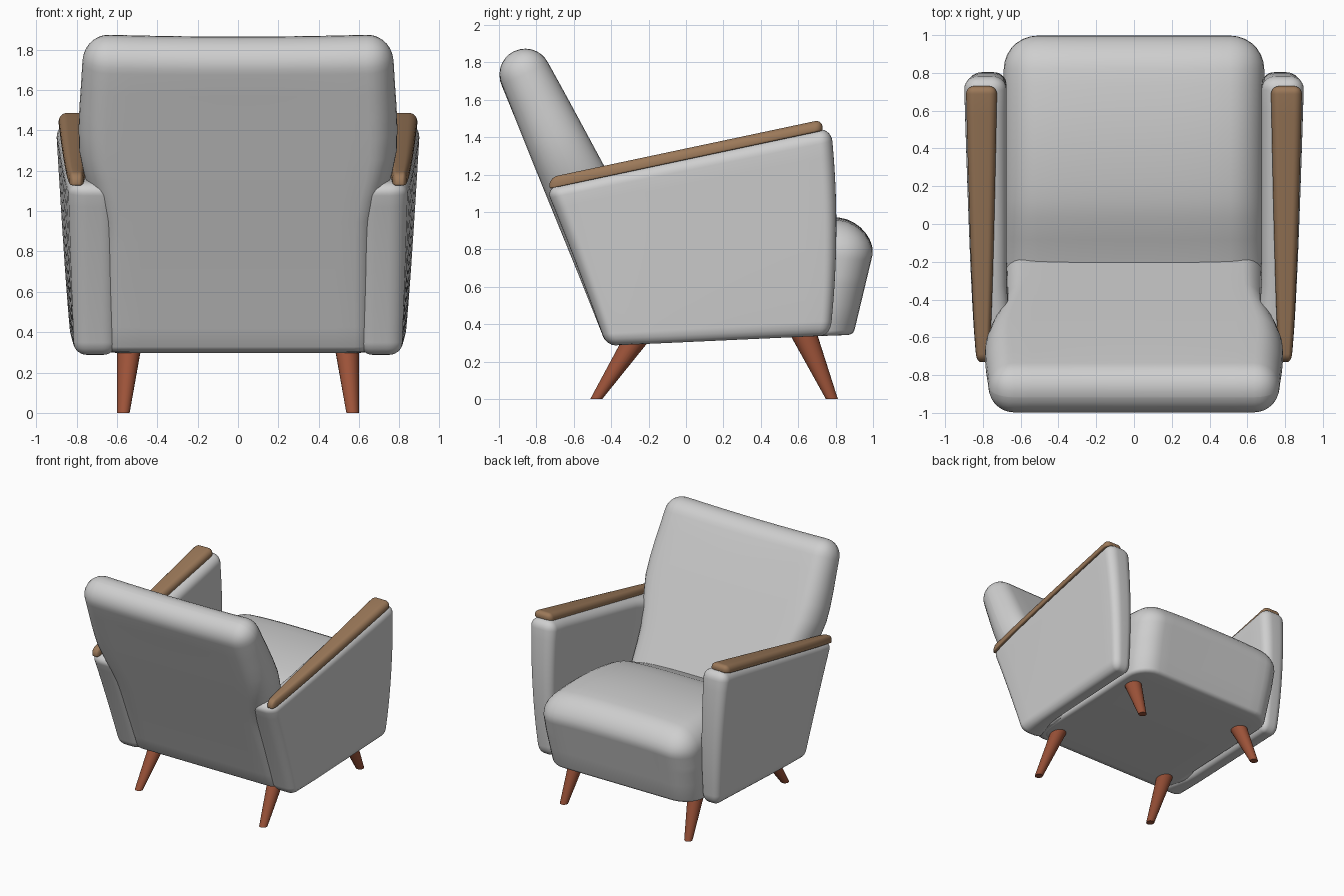
import bpy, bmesh, math
from mathutils import Vector

if "Cube" in bpy.data.objects:
    bpy.data.objects.remove(bpy.data.objects["Cube"])


def material(name, rgb):
    m = bpy.data.materials.new(name)
    m.diffuse_color = (*rgb, 1)
    m.use_nodes = True
    m.node_tree.nodes["Principled BSDF"].inputs["Base Color"].default_value = m.diffuse_color
    return m


FABRIC = material("grey fabric", (0.62, 0.62, 0.62))
WOOD = material("armrest wood", (0.33, 0.19, 0.10))
LEG = material("red brown wood", (0.33, 0.085, 0.04))


def lerp(a, b, t):
    return a + (b - a) * t


def smooth(t):
    t = min(1, max(0, t))
    return t * t * (3 - 2 * t)


def finish(bm, name, mat, warp):
    for v in bm.verts:
        v.co = Vector(warp(*v.co))
    bmesh.ops.recalc_face_normals(bm, faces=bm.faces[:])
    me = bpy.data.meshes.new(name)
    bm.to_mesh(me)
    bm.free()
    me.materials.append(mat)
    ob = bpy.data.objects.new(name, me)
    bpy.context.collection.objects.link(ob)
    bpy.ops.object.select_all(action='DESELECT')
    ob.select_set(True)
    bpy.context.view_layer.objects.active = ob
    bpy.ops.object.shade_smooth_by_angle(angle=math.radians(50))


def soft_box(name, lo, hi, r, r_bottom, mat, warp, cuts=12):
    """Box with rounded edges (smaller radius underneath), sliced, then warped."""
    bm = bmesh.new()
    bmesh.ops.create_cube(bm, size=1)
    for v in bm.verts:
        v.co = Vector([lerp(l, h, c + 0.5) for l, h, c in zip(lo, hi, v.co)])

    def is_bottom(e):
        return all(abs(v.co.z - lo[2]) < 1e-5 for v in e.verts)

    bmesh.ops.bevel(bm, geom=[e for e in bm.edges if not is_bottom(e)], offset=r,
                    segments=7, profile=0.5, affect='EDGES')
    bmesh.ops.bevel(bm, geom=[e for e in bm.edges if is_bottom(e)], offset=r_bottom,
                    segments=4, profile=0.5, affect='EDGES')
    for axis in range(3):
        n = Vector([float(i == axis) for i in range(3)])
        a, b = lo[axis] + r, hi[axis] - r
        if b - a < 0.1:
            continue
        for i in range(cuts + 1):
            bmesh.ops.bisect_plane(bm, geom=bm.verts[:] + bm.edges[:] + bm.faces[:],
                                   plane_co=n * lerp(a, b, i / cuts), plane_no=n, dist=1e-4)
    finish(bm, name, mat, warp)


# Backrest: leaning slab, thicker below, narrower where it drops between the arms
LEAN = math.radians(24.8)


def back_warp(x, y, h):
    t = h / 1.597
    cy, cz = lerp(-0.19, -0.86, t), lerp(0.30, 1.74, t)
    off = y / 0.138 * lerp(0.24, 0.137, min(1, t))
    turn = smooth((t - 0.1) / 0.9)
    z = cz + off * math.sin(LEAN) * turn + 0.04 * max(0, off) / 0.24 * (1 - turn)
    width = lerp(0.70, 0.79, smooth((cz - 0.9) / 0.45)) - 0.02 * smooth((cz - 1.4) / 0.4)
    dip = 0.012 * max(0, 1 - (x / 0.75) ** 2) * smooth((cz - 1.5) / 0.37)
    return (x / 0.79 * width, cy + off * lerp(1, math.cos(LEAN), turn), z - dip)


soft_box("backrest", (-0.79, -0.138, 0), (0.79, 0.138, 1.734), 0.137, 0.03, FABRIC, back_warp)


# Seat: domed cushion dropping to the back, front face leaning outward
def seat_warp(x, y, z):
    t = (z - 0.3) / 0.67
    top = 0.985 - 0.22 * (y - 0.56) ** 2 - 0.08 * smooth((0.1 - y) / 0.3)
    top -= 0.035 * abs(x / 0.69) ** 3
    bottom = lerp(0.295, 0.34, (y + 0.4) / 1.3)
    lean = lerp(-0.105, 0.0, min(1, t / 0.75)) * smooth((y - 0.3) / 0.6)
    lean -= 0.12 * t * smooth((0.1 - y) / 0.4)
    return x * lerp(0.97, 1.0, min(1, t * 2)), y + lean, lerp(bottom, top, t)


soft_box("seat", (-0.69, -0.4, 0.3), (0.69, 1.0, 0.97), 0.18, 0.03, FABRIC, seat_warp)


def arm_top(y):
    return 1.13 + (y + 0.73) * 0.212


for side, s in (("left", 1), ("right", -1)):
    # Upholstered arm panel, flaring outward to the top front, sunk into the backrest
    def arm_warp(x, y, z, s=s):
        u, v = max(0, (y + 0.75) / 1.55), max(0, z - 0.3)
        yy = lerp(lerp(-0.425, -0.75, v), 0.77 + 0.13 * v - 0.125 * v * v, u)
        zz = lerp(0.285 + 0.055 * u, arm_top(yy) + 0.005, v)
        outer = lerp(lerp(0.81, 0.825, u), lerp(0.83, 0.905, u ** 0.6), v ** 0.8)
        inner = lerp(0.60, 0.675, smooth(u / 0.25))
        return s * lerp(inner, outer, x / 0.2), yy, zz

    soft_box(side + "_arm", (0, -0.75, 0.3), (0.2, 0.8, 1.3), 0.07, 0.06, FABRIC, arm_warp)

    # Wooden armrest strip, tapering to the back
    def rest_warp(x, y, z, s=s):
        u = max(0, (y + 0.73) / 1.46) ** 0.6
        return s * lerp(lerp(0.77, 0.725, u), lerp(0.83, 0.89, u), x / 0.16), y, arm_top(y) + z

    soft_box(side + "_armrest", (0, -0.73, -0.005), (0.16, 0.73, 0.055), 0.042, 0.01, WOOD, rest_warp)

    # Splayed tapered legs, feet cut flat on the floor
    for part, foot, top, depth in (("front", 0.78, 0.64, 0.07), ("back", -0.48, -0.265, 0.075)):
        bm = bmesh.new()
        bmesh.ops.create_cone(bm, cap_ends=True, segments=24, radius1=1, radius2=1, depth=0.37)

        def leg_warp(x, y, z, s=s, foot=foot, top=top, depth=depth):
            h = z + 0.185
            t = h / 0.32
            return (s * (lerp(0.568, 0.54, t) + x * lerp(0.031, 0.06, t)),
                    lerp(foot, top, t) + y * lerp(0.032, depth, t), h)

        finish(bm, side + "_" + part + "_leg", LEG, leg_warp)
